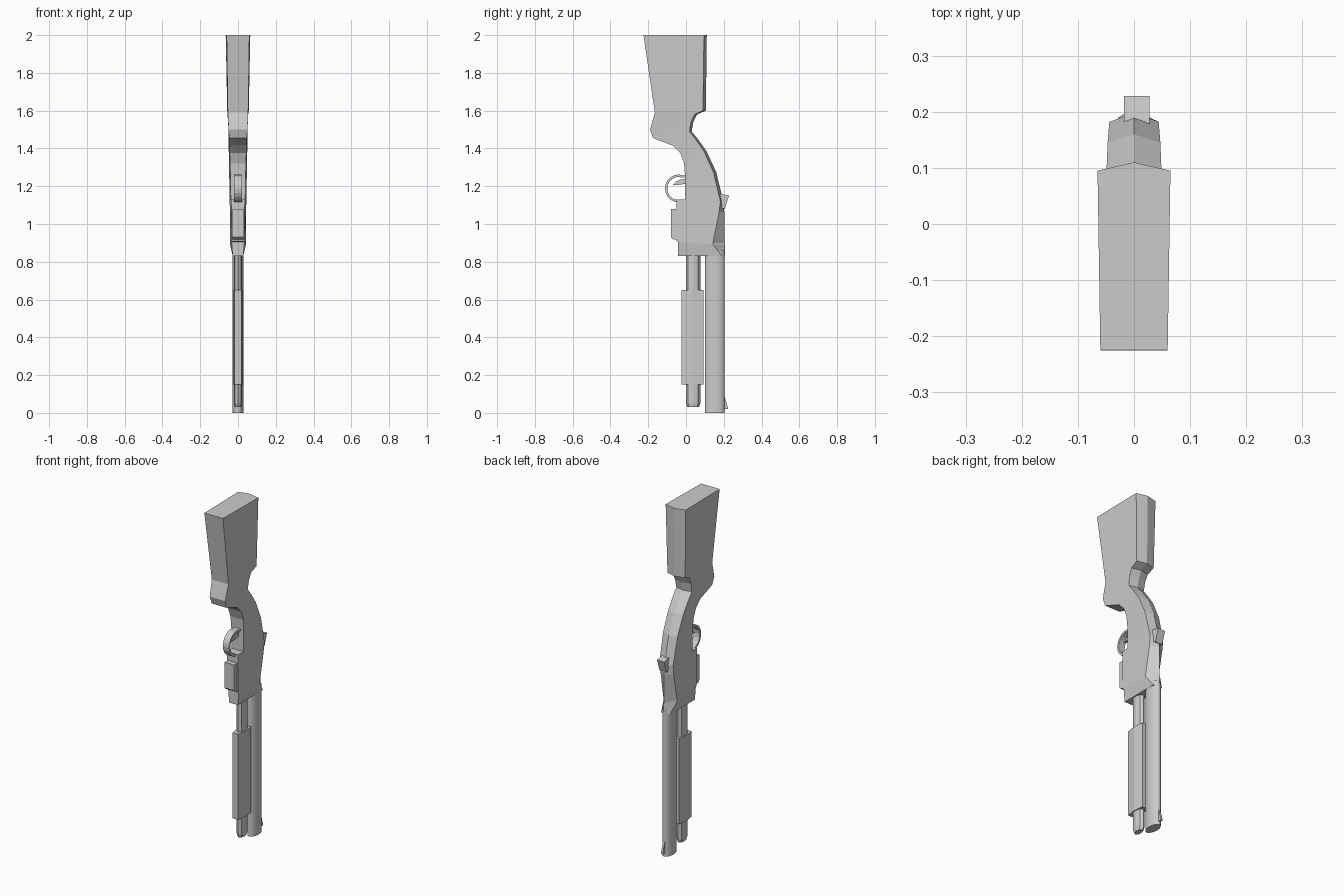
import bpy, bmesh, math

if "Cube" in bpy.data.objects:
    bpy.data.objects.remove(bpy.data.objects["Cube"])


def finish(name, bm, smooth=False):
    bmesh.ops.recalc_face_normals(bm, faces=bm.faces)
    me = bpy.data.meshes.new(name)
    bm.to_mesh(me)
    bm.free()
    ob = bpy.data.objects.new(name, me)
    bpy.context.collection.objects.link(ob)
    if smooth:
        bpy.context.view_layer.objects.active = ob
        ob.select_set(True)
        bpy.ops.object.shade_smooth_by_angle(angle=math.radians(35))
        ob.select_set(False)
    return ob


def loft(name, rings, closed=False, smooth=False):
    """Skin a list of equal-length rings of 3D points."""
    bm = bmesh.new()
    vs = [[bm.verts.new(p) for p in r] for r in rings]
    n = len(vs[0])
    pairs = list(zip(vs, vs[1:])) + ([(vs[-1], vs[0])] if closed else [])
    for a, b in pairs:
        for i in range(n):
            j = (i + 1) % n
            bm.faces.new((a[i], a[j], b[j], b[i]))
    if not closed:
        bm.faces.new(vs[0])
        bm.faces.new(vs[-1])
    return finish(name, bm, smooth)


def plate(name, profile, hw, cx=0):
    """Extrude a (y, z) profile across x."""
    return loft(name, [[(x, y, z) for y, z in profile] for x in (cx - hw, cx + hw)])


def prism(name, y0, y1, hw, levels, sides, smooth=False):
    """Elliptical prism along z; levels are (z, scale)."""
    cy, ry = (y0 + y1) / 2, (y1 - y0) / 2
    rings = []
    for z, s in levels:
        rings.append([(hw * s * math.cos(2 * math.pi * i / sides),
                       cy + ry * s * math.sin(2 * math.pi * i / sides), z)
                      for i in range(sides)])
    return loft(name, rings, smooth=smooth)


# Stock, grip and receiver: front edge, back edge, ridge height, half widths
stations = [
    ((-.225, 2.0), (.095, 2.0), .015, .060, .065),
    ((-.165, 1.59), (.09, 1.60), .015, .054, .057),
    ((-.190, 1.50), (.045, 1.58), .013, .050, .054),
    ((-.175, 1.455), (.027, 1.54), .012, .047, .052),
    ((-.070, 1.415), (.018, 1.49), .012, .045, .050),
    ((-.030, 1.375), (.050, 1.45), .013, .044, .050),
    ((-.010, 1.32), (.095, 1.385), .014, .042, .049),
    ((-.005, 1.25), (.145, 1.275), .015, .040, .047),
    ((-.005, 1.131), (.182, 1.12), .016, .038, .044),
    ((-.050, 1.13), (.175, 1.06), .028, .036, .043),
    ((-.050, .91), (.142, .90), .062, .034, .042),
    ((-.042, .905), (.145, .89), .062, .034, .042),
    ((-.042, .83), (.190, .83), .015, .028, .028),
]
rings = []
for (fy, fz), (by, bz), ridge, fw, bw in stations:
    rings.append([(-fw, fy, fz), (fw, fy, fz), (bw, by, bz),
                  (0, by + ridge, bz), (-bw, by, bz)])
loft("stock_and_receiver", rings)

# Loading plate under the receiver
plate("loading_plate", [(-.04, 1.08), (-.08, 1.08), (-.08, .93), (-.07, .92), (-.04, .915)], .03)

# Barrel
prism("barrel", .10, .205, .028, [(0, 1), (.86, 1)], 24, True)

# Magazine tube and sliding grip
prism("magazine_tube", -.001, .076, .022, [(.03, .8), (.05, 1), (.84, 1)], 8)
loft("pump_grip", [[(-.018, -.025, z), (.018, -.025, z), (.027, .033, z),
                    (.020, .092, z), (-.020, .092, z), (-.027, .033, z)]
                   for z in (.15, .65)])

# Sights
plate("rear_sight", [(.175, 1.16), (.205, 1.155), (.228, 1.15), (.205, 1.08), (.175, 1.09)], .023, .005)
plate("front_sight", [(.195, .095), (.204, .09), (.224, .02), (.195, .02)], .006)

# Trigger guard: a flat band swept round an arc
guard = []
for i in range(13):
    a = math.radians(70 + 220 * i / 12)
    guard.append([(x, -.04 + r * .071 * math.cos(a), 1.188 + r * .074 * math.sin(a))
                  for x, r in ((-.02, 1), (.02, 1), (.02, .83), (-.02, .83))])
first = [(x, .01, z) for x, z in ((-.02, 1.262), (.02, 1.262), (.02, 1.248), (-.02, 1.248))]
last = [(x, .01, z) for x, z in ((-.02, 1.11), (.02, 1.11), (.02, 1.126), (-.02, 1.126))]
loft("trigger_guard", [first] + guard + [last])

# Trigger
plate("trigger", [(.01, 1.24), (-.03, 1.235), (-.055, 1.222), (-.07, 1.205),
                  (-.04, 1.207), (.01, 1.215)], .008)
